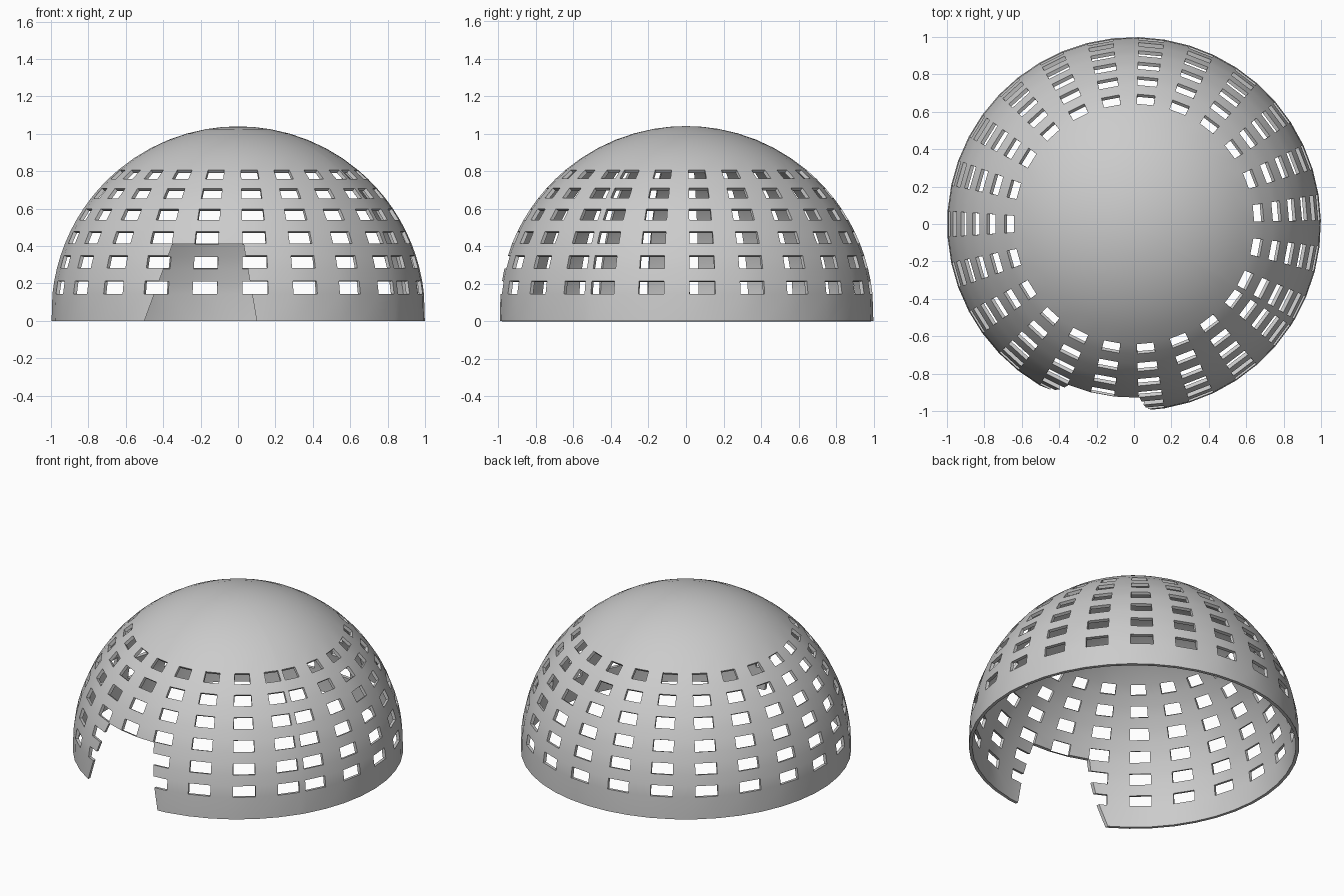
import bpy, bmesh
from math import radians, sin, cos

if "Cube" in bpy.data.objects:
    bpy.data.objects.remove(bpy.data.objects["Cube"])

COLS, STEP, START, HALF = 23, 15.9, -26.7, 3.95   # window columns (degrees)
CENTRE_Z = 0.04                                   # sphere centre height

# azimuth breaks: window start / window end for each column
az = []
for k in range(COLS):
    c = START + STEP * k
    az += [c - HALF, c + HALF]
# elevation breaks: base, then alternating window rows and bands, then cap
el = [-2.292] + list(range(6, 51, 4)) + [56, 62, 68, 74, 80, 85]


def make_object(name, bm):
    mesh = bpy.data.meshes.new(name)
    bm.to_mesh(mesh)
    bm.free()
    ob = bpy.data.objects.new(name, mesh)
    bpy.context.collection.objects.link(ob)
    return ob


# dome shell with window cells left open
bm = bmesh.new()
rings = [[bm.verts.new((cos(radians(e)) * cos(radians(a)),
                        cos(radians(e)) * sin(radians(a)),
                        CENTRE_Z + sin(radians(e)))) for a in az] for e in el]
top = bm.verts.new((0, 0, CENTRE_Z + 1))
n = len(az)
for i in range(n):
    j = (i + 1) % n
    for r in range(len(el) - 1):
        is_window = i % 2 == 0 and r % 2 == 1 and r <= 11
        if not is_window:
            bm.faces.new((rings[r][i], rings[r][j], rings[r + 1][j], rings[r + 1][i]))
    bm.faces.new((rings[-1][i], rings[-1][j], top))
dome = make_object("dome_shell", bm)

# tapered doorway cutter, a prism running along y
bm = bmesh.new()
outline = [(-0.537, -0.1), (0.117, -0.1), (0.03, 0.41), (-0.35, 0.41)]
front = bm.faces.new([bm.verts.new((x, -1.3, z)) for x, z in outline])
ext = bmesh.ops.extrude_face_region(bm, geom=[front])
moved = [v for v in ext["geom"] if isinstance(v, bmesh.types.BMVert)]
bmesh.ops.translate(bm, verts=moved, vec=(0, 0.9, 0))
bmesh.ops.recalc_face_normals(bm, faces=bm.faces)
cutter = make_object("doorway_cutter", bm)
cutter.hide_render = True

# wall thickness, then the doorway cut
solid = dome.modifiers.new("thickness", 'SOLIDIFY')
solid.thickness = 0.02
solid.offset = -1
cut = dome.modifiers.new("doorway", 'BOOLEAN')
cut.operation = 'DIFFERENCE'
cut.solver = 'EXACT'
cut.object = cutter

bpy.ops.object.select_all(action='DESELECT')
dome.select_set(True)
bpy.context.view_layer.objects.active = dome
for name in ("thickness", "doorway"):
    bpy.ops.object.modifier_apply(modifier=name)
bpy.data.objects.remove(cutter, do_unlink=True)
bpy.ops.object.shade_smooth_by_angle(angle=radians(30))
